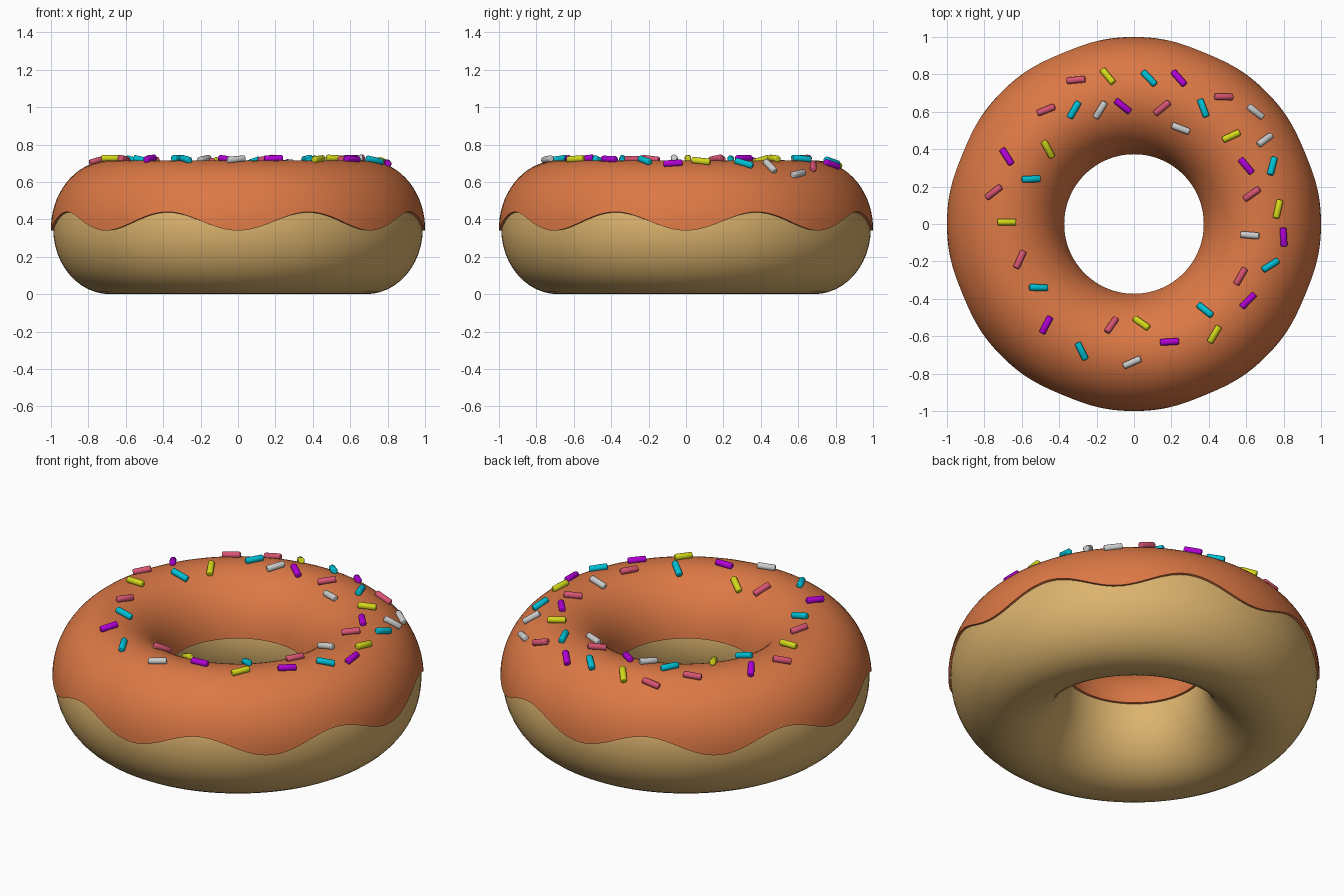
import bpy, bmesh
from math import sin, cos, pi, radians, sqrt, asin, hypot
from mathutils import Vector, Matrix

if "Cube" in bpy.data.objects:
    bpy.data.objects.remove(bpy.data.objects["Cube"])

R, ZC = 0.685, 0.35          # ring radius and height of the tube centre
DOUGH = (0.303, 0.35)        # tube half width, half height
ICING = (0.315, 0.365)


def material(name, rgb):
    m = bpy.data.materials.new(name)
    m.diffuse_color = (*rgb, 1)
    m.use_nodes = True
    m.node_tree.nodes["Principled BSDF"].inputs["Base Color"].default_value = m.diffuse_color
    return m


def ring(name, profile, segs, mat):
    """Sweep a closed (r, z) profile, which may vary with angle, around z."""
    bm = bmesh.new()
    loops = []
    for i in range(segs):
        t = 2 * pi * i / segs
        loops.append([bm.verts.new((r * cos(t), r * sin(t), z)) for r, z in profile(t)])
    n = len(loops[0])
    for i in range(segs):
        a, b = loops[i], loops[(i + 1) % segs]
        for j in range(n):
            k = (j + 1) % n
            bm.faces.new((a[j], b[j], b[k], a[k]))
    bmesh.ops.recalc_face_normals(bm, faces=bm.faces)
    me = bpy.data.meshes.new(name)
    bm.to_mesh(me)
    bm.free()
    me.materials.append(mat)
    ob = bpy.data.objects.new(name, me)
    bpy.context.collection.objects.link(ob)
    bpy.ops.object.select_all(action='DESELECT')
    ob.select_set(True)
    bpy.context.view_layer.objects.active = ob
    bpy.ops.object.shade_smooth_by_angle(angle=radians(50))
    return ob


def tube(p, size, grow=0.0):
    return R + (size[0] + grow) * cos(p), ZC + (size[1] + grow) * sin(p)


# Dough ring
ring("dough", lambda t: [tube(2 * pi * j / 48, DOUGH) for j in range(48)], 128,
     material("dough", (0.71, 0.45, 0.155)))


# Icing shell: wavy outer edge with eight drips, even inner edge
def icing_profile(t):
    start = asin((0.39 - 0.05 * cos(8 * t) - ZC) / ICING[1])
    end = pi - asin(0.05 / ICING[1])
    n = 32
    angles = [start + (end - start) * j / n for j in range(n + 1)]
    outer = [tube(p, ICING) for p in angles]
    inner = [tube(p, ICING, -0.02) for p in reversed(angles)]
    return outer + inner


ring("icing", icing_profile, 192, material("icing", (0.72, 0.19, 0.06)))

# Sprinkles: x, y and heading in degrees, grouped by colour
sprinkles = {
    "pink": ((0.68, 0.09, 0.17), [
        (-.31, .77, 0), (-.47, .61, 20), (-.75, .17, 35), (-.61, -.19, 65), (-.12, -.54, 60),
        (.15, .62, 40), (.48, .68, 8), (.63, .16, 35), (.57, -.28, 60)]),
    "yellow": ((0.65, 0.68, 0.01), [
        (-.14, .79, -55), (-.46, .40, -60), (-.68, .01, 0), (.04, -.53, -45),
        (.43, -.59, 60), (.77, .08, 75), (.52, .47, 25)]),
    "cyan": ((0.0, 0.52, 0.66), [
        (.08, .78, -50), (-.32, .61, 60), (.37, .62, -70), (-.55, .24, 0), (-.51, -.34, 0),
        (-.28, -.68, -65), (.38, -.46, -40), (.73, -.22, 30), (.74, .31, 70)]),
    "purple": ((0.45, 0.0, 0.68), [
        (.24, .78, -55), (-.06, .63, -40), (-.68, .36, -55), (-.47, -.54, 62),
        (.19, -.63, 3), (.61, -.41, 45), (.80, -.07, -85), (.60, .31, -50)]),
    "white": ((0.6, 0.6, 0.6), [
        (-.18, .61, 60), (.25, .51, -20), (-.01, -.74, 25), (.62, -.06, -5),
        (.65, .60, -30), (.70, .45, 35)]),
}


def sprinkle_mesh(name, mat):
    bm = bmesh.new()
    bmesh.ops.create_cone(bm, cap_ends=True, segments=16, radius1=0.018, radius2=0.018,
                          depth=0.10, matrix=Matrix.Rotation(pi / 2, 4, 'Y'))
    rims = [e for e in bm.edges if abs(e.verts[0].co.x - e.verts[1].co.x) < 1e-4]
    bmesh.ops.bevel(bm, geom=rims, offset=0.006, segments=2, profile=0.5, affect='EDGES')
    for f in bm.faces:
        f.smooth = len(f.verts) == 4
    me = bpy.data.meshes.new(name)
    bm.to_mesh(me)
    bm.free()
    me.materials.append(mat)
    return me


for colour, (rgb, spots) in sprinkles.items():
    mesh = sprinkle_mesh("sprinkle_" + colour, material("sprinkle_" + colour, rgb))
    for i, (x, y, heading) in enumerate(spots):
        # Rest each sprinkle on the icing, aligned with its surface
        r = hypot(x, y)
        c = (r - R) / ICING[0]
        s = sqrt(1 - c * c)
        nr = c / ICING[0]
        normal = Vector((x / r * nr, y / r * nr, s / ICING[1])).normalized()
        h = radians(heading)
        along = Vector((cos(h), sin(h), 0))
        along = (along - normal * along.dot(normal)).normalized()
        side = normal.cross(along)
        ob = bpy.data.objects.new(f"sprinkle_{colour}_{i + 1}", mesh)
        rot = Matrix((along, side, normal)).transposed().to_4x4()
        ob.matrix_world = Matrix.Translation((x, y, ZC + ICING[1] * s + 0.011)) @ rot
        bpy.context.collection.objects.link(ob)
